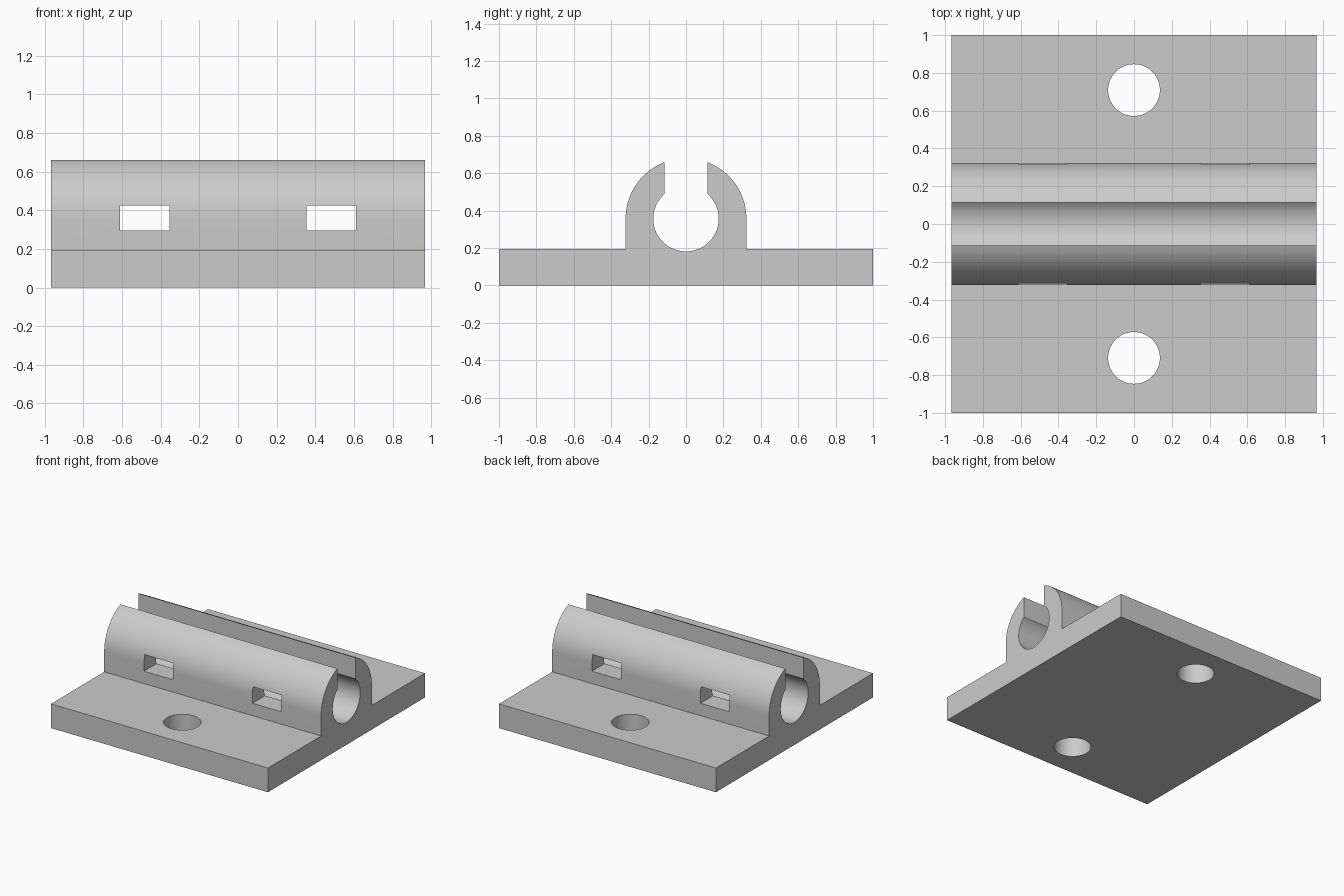
import bpy, bmesh
from math import sin, cos, acos, pi, radians

if "Cube" in bpy.data.objects:
    bpy.data.objects.remove(bpy.data.objects["Cube"], do_unlink=True)

HALF_LENGTH = 0.967
BASE_TOP = 0.195
AXIS_Z = 0.357
OUTER_R, BORE_R = 0.323, 0.175
GAP = 0.115  # half width of the open slit

grey = bpy.data.materials.new("light grey")
grey.use_nodes = True
colour = (0.6, 0.6, 0.6, 1)
grey.diffuse_color = colour
grey.node_tree.nodes["Principled BSDF"].inputs["Base Color"].default_value = colour


def arc(radius, start, end, steps):
    """Points (y, z) around the bore axis."""
    angles = [start + (end - start) * i / steps for i in range(steps + 1)]
    return [(radius * cos(a), AXIS_Z + radius * sin(a)) for a in angles]


def prism_along_x(name, profile, half_length):
    bm = bmesh.new()
    face = bm.faces.new([bm.verts.new((-half_length, y, z)) for y, z in profile])
    cap = bmesh.ops.extrude_face_region(bm, geom=[face])["geom"]
    moved = [v for v in cap if isinstance(v, bmesh.types.BMVert)]
    bmesh.ops.translate(bm, verts=moved, vec=(2 * half_length, 0, 0))
    bmesh.ops.recalc_face_normals(bm, faces=bm.faces)
    mesh = bpy.data.meshes.new(name)
    bm.to_mesh(mesh)
    bm.free()
    obj = bpy.data.objects.new(name, mesh)
    bpy.context.collection.objects.link(obj)
    return obj


# Mount: flat base with an open-topped round clip, as one cross-section
outer_lip = acos(GAP / OUTER_R)
bore_lip = acos(GAP / BORE_R)
profile = [(-1, 0), (1, 0), (1, BASE_TOP), (OUTER_R, BASE_TOP)]
profile += arc(OUTER_R, 0, outer_lip, 24)
profile += arc(BORE_R, bore_lip, -pi - bore_lip, 64)
profile += arc(OUTER_R, pi - outer_lip, pi, 24)
profile += [(-OUTER_R, BASE_TOP), (-1, BASE_TOP)]
mount = prism_along_x("clip_mount", profile, HALF_LENGTH)
mount.data.materials.append(grey)

# Cutters: screw holes in the base, tie slots through the clip walls
cutters = []
for side in (-1, 1):
    bpy.ops.mesh.primitive_cylinder_add(vertices=64, radius=0.137, depth=0.6,
                                        location=(0, side * 0.709, 0.1))
    bpy.context.object.name = "screw_hole_cutter"
    cutters.append(bpy.context.object)
    bpy.ops.mesh.primitive_cube_add(size=1, location=(side * 0.483, 0, 0.36))
    bpy.context.object.name = "tie_slot_cutter"
    bpy.context.object.scale = (0.257, 1, 0.13)
    cutters.append(bpy.context.object)

bpy.ops.object.select_all(action='DESELECT')
mount.select_set(True)
bpy.context.view_layer.objects.active = mount
for cutter in cutters:
    cutter.hide_render = True
    cut = mount.modifiers.new("cut", 'BOOLEAN')
    cut.operation = 'DIFFERENCE'
    cut.solver = 'EXACT'
    cut.object = cutter
    bpy.ops.object.modifier_apply(modifier=cut.name)
for cutter in cutters:
    bpy.data.objects.remove(cutter, do_unlink=True)

bpy.ops.object.shade_smooth_by_angle(angle=radians(25))
